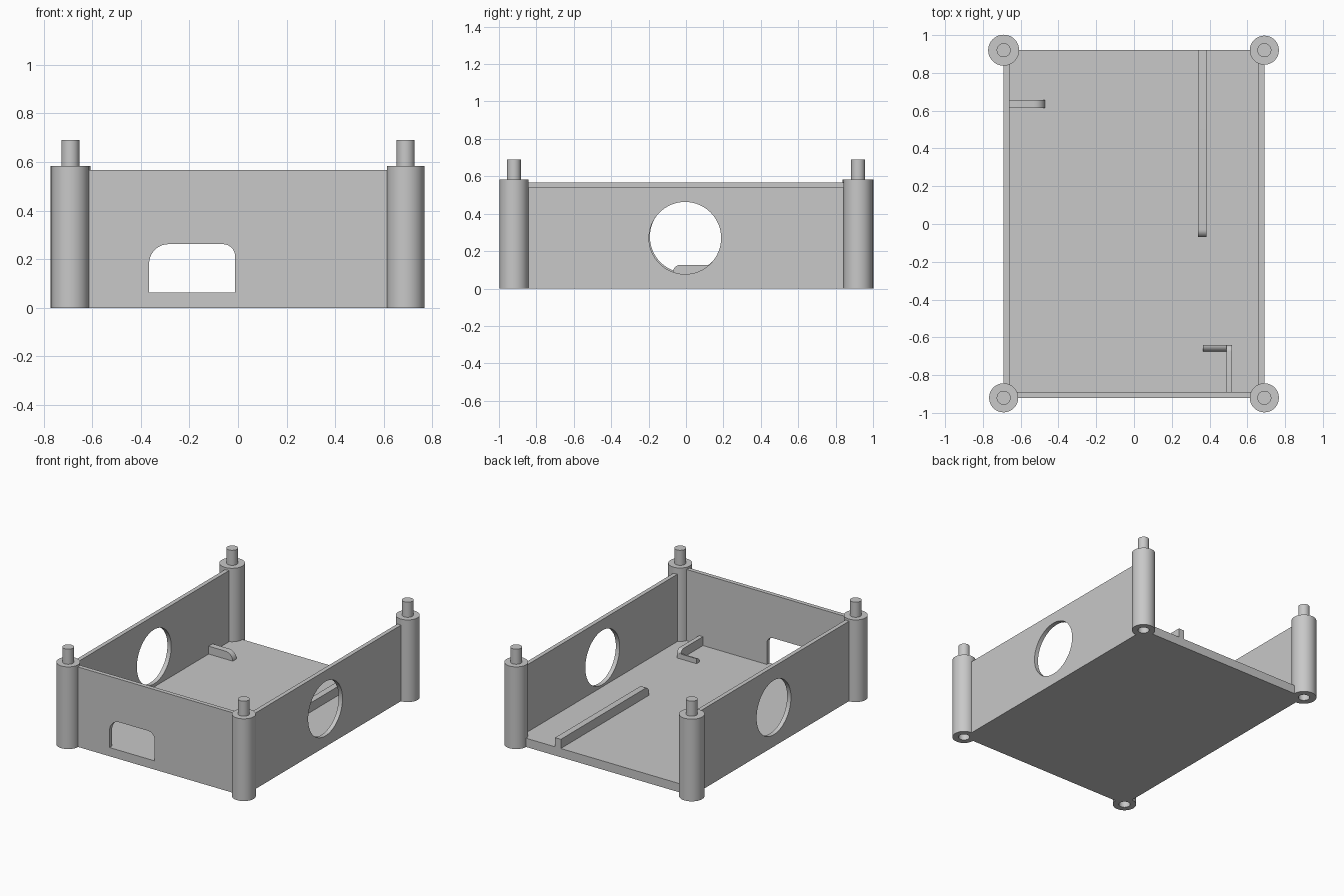
import bpy, bmesh, math
from mathutils import Vector

cube = bpy.data.objects.get("Cube")
if cube:
    bpy.data.objects.remove(cube, do_unlink=True)

grey = bpy.data.materials.new("plain grey")
grey.use_nodes = True
colour = (0.58, 0.58, 0.58, 1)
grey.diffuse_color = colour
grey.node_tree.nodes["Principled BSDF"].inputs["Base Color"].default_value = colour

HX, HY, WALL, FLOOR = 0.69, 0.92, 0.03, 0.062


def add(name, bm):
    bmesh.ops.recalc_face_normals(bm, faces=bm.faces)
    mesh = bpy.data.meshes.new(name)
    bm.to_mesh(mesh)
    bm.free()
    mesh.materials.append(grey)
    ob = bpy.data.objects.new(name, mesh)
    bpy.context.collection.objects.link(ob)
    return ob


def prism(name, outline, axis, start, end):
    """Extrude a 2D outline along x, y or z."""
    def place(u, v, w):
        return {"x": (w, u, v), "y": (u, w, v), "z": (u, v, w)}[axis]
    bm = bmesh.new()
    face = bm.faces.new([bm.verts.new(place(u, v, start)) for u, v in outline])
    new = bmesh.ops.extrude_face_region(bm, geom=[face])["geom"]
    shift = Vector(place(0, 0, end - start))
    bmesh.ops.translate(bm, vec=shift, verts=[g for g in new if isinstance(g, bmesh.types.BMVert)])
    return add(name, bm)


def rect(u0, u1, v0, v1):
    return [(u0, v0), (u1, v0), (u1, v1), (u0, v1)]


def arc(u, v, r, a0, a1, n):
    angles = [math.radians(a0 + (a1 - a0) * i / n) for i in range(n + 1)]
    return [(u + r * math.cos(a), v + r * math.sin(a)) for a in angles]


def circle(u, v, r, n=64):
    return arc(u, v, r, 0, 360, n)[:-1]


def cut(ob, cutters):
    """Subtract the cutters and bake the result."""
    for c in cutters:
        c.hide_render = True
        mod = ob.modifiers.new("cut", "BOOLEAN")
        mod.operation, mod.solver, mod.object = "DIFFERENCE", "EXACT", c
    graph = bpy.context.evaluated_depsgraph_get()
    baked = bpy.data.meshes.new_from_object(ob.evaluated_get(graph))
    ob.modifiers.clear()
    ob.data = baked
    for c in cutters:
        bpy.data.objects.remove(c, do_unlink=True)


def smooth(ob):
    bpy.ops.object.select_all(action="DESELECT")
    ob.select_set(True)
    bpy.context.view_layer.objects.active = ob
    bpy.ops.object.shade_smooth_by_angle(angle=math.radians(30))


def corner_cutters():
    return [prism("corner_cutter", circle(x, y, 0.072, 48), "z", -0.1, 0.8)
            for x in (-HX, HX) for y in (-HY, HY)]


# Floor and the three walls, trimmed where they meet the corner posts
floor = prism("floor", rect(-HX, HX, -HY, HY), "z", 0, FLOOR)
cut(floor, corner_cutters())

front = prism("front_wall", rect(-HX, HX, 0, 0.568), "y", -HY, WALL - HY)
opening = [(-0.366, FLOOR), (-0.012, FLOOR)]
opening += arc(-0.062, 0.212, 0.05, 0, 90, 8) + arc(-0.286, 0.182, 0.08, 90, 180, 10)
cut(front, [prism("opening_cutter", opening, "y", -1.1, -0.8)] + corner_cutters())

left = prism("left_wall", rect(-HY, HY, 0, 0.54), "x", HX - WALL, HX)
cut(left, [prism("hole_cutter", circle(-0.005, 0.27, 0.193), "x", 0.5, 0.8)] + corner_cutters())

right = prism("right_wall", rect(-HY, HY, 0, 0.568), "x", -HX, WALL - HX)
cut(right, [prism("hole_cutter", circle(0, 0.277, 0.193), "x", -0.8, -0.5)] + corner_cutters())


# Corner posts: hollow socket below, peg on top
def post(name, x, y, r):
    outline = [(0, 0.11), (0.037, 0.11), (0.037, 0), (r, 0), (r, 0.584),
               (0.037, 0.584), (0.037, 0.691), (0, 0.691)]
    bm = bmesh.new()
    verts = [bm.verts.new((x + u, y, z)) for u, z in outline]
    edges = [bm.edges.new(pair) for pair in zip(verts, verts[1:])]
    bmesh.ops.spin(bm, geom=verts + edges, cent=(x, y, 0), axis=(0, 0, 1),
                   angle=math.tau, steps=48)
    bmesh.ops.remove_doubles(bm, verts=bm.verts, dist=0.0005)
    return add(name, bm)


posts = [post("front_left_post", HX, -HY, 0.077), post("front_right_post", -HX, -HY, 0.077),
         post("back_left_post", HX, HY, 0.077), post("back_right_post", -HX, HY, 0.082)]

# Long rail on the floor, rounded at its front end
low = FLOOR - 0.01
rail = prism("floor_rail", [(HY, low), (HY, 0.127)] + arc(-0.03, 0.087, 0.04, 90, 180, 8)
             + [(-0.07, low)], "x", 0.34, 0.385)

# Short fin against the right wall, sloping down at its free end
fin = prism("side_fin", [(-0.67, low), (-0.67, 0.118)] + arc(-0.53, 0.058, 0.06, 90, 0, 8)
            + [(-0.47, low)], "y", 0.613, 0.657)

# Front bracket: upright bar with a rounded end and a low curved foot
bar = prism("bracket_bar", [(-0.9, low), (-0.9, 0.125)] + arc(-0.675, 0.09, 0.035, 90, 0, 8)
            + [(-0.64, low)], "x", 0.49, 0.52)
foot = prism("bracket_foot", [(-0.675, low)] + arc(-0.64, FLOOR, 0.035, 180, 90, 8)
             + [(-0.64, low)], "x", 0.365, 0.5)

for ob in posts + [floor, front, left, right, rail, fin, bar, foot]:
    smooth(ob)
